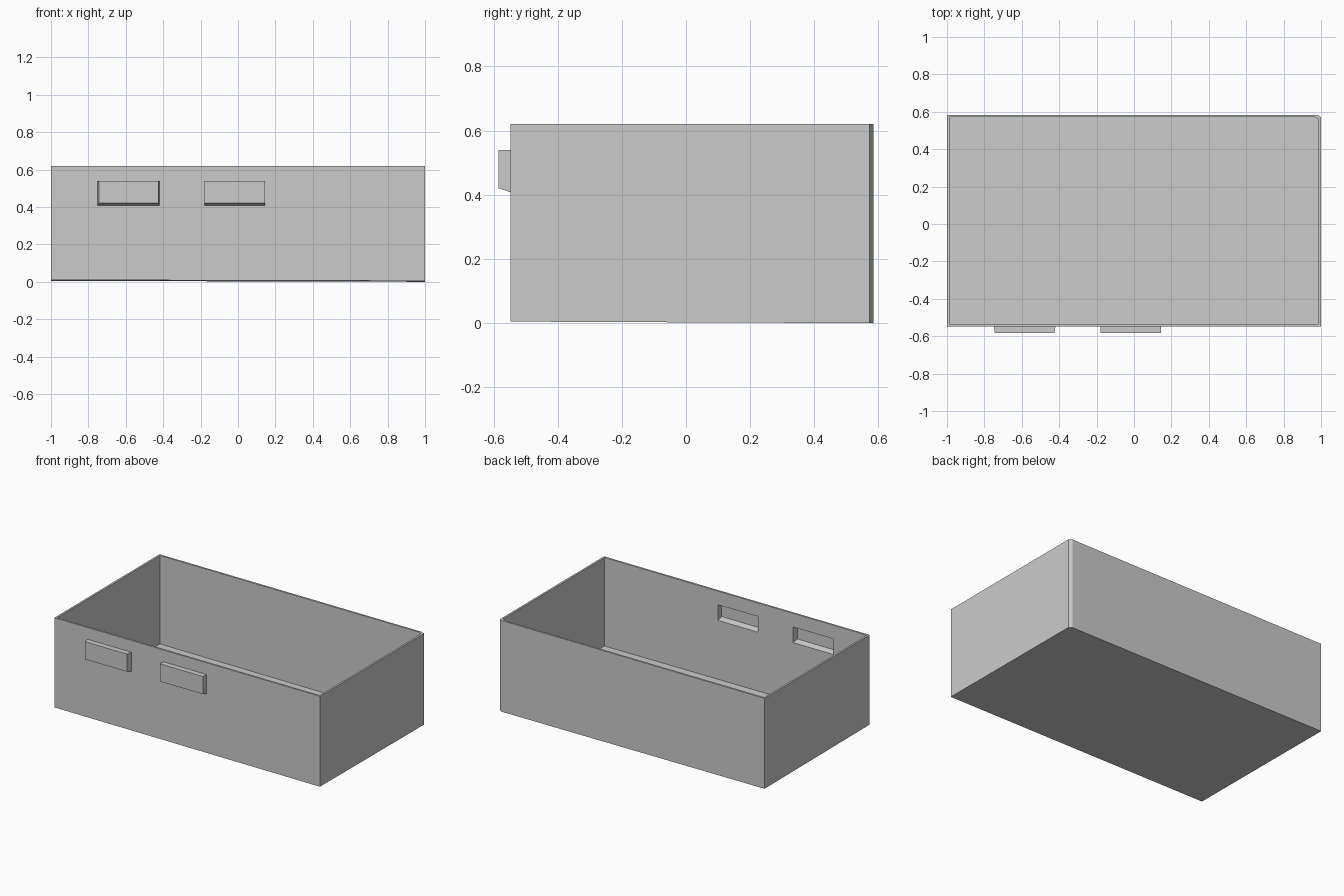
import bpy, bmesh

if "Cube" in bpy.data.objects:
    bpy.data.objects.remove(bpy.data.objects["Cube"])

WALL = 0.013
FRONT, BACK, TOP = -0.547, 0.584, 0.62
BULGE = -0.584                                  # front of the label pockets
POCKETS = [(-0.75, -0.42), (-0.18, 0.145)]      # x spans
Z_LOW, Z_HIGH = 0.408, 0.54

bm = bmesh.new()


def base_z(x, y):
    # the underside tilts very slightly
    return max(0.0, 0.005 - 0.0025 * x - 0.0043 * y)


def skin(d, flip):
    """One skin of the tray, inset by d; returns its rim loop."""
    cache = {}

    def v(x, y, z):
        key = (round(x, 5), round(y, 5), round(z, 5))
        if key not in cache:
            cache[key] = bm.verts.new((x, y, z))
        return cache[key]

    def face(*vs):
        bm.faces.new(vs[::-1] if flip else vs)

    s = 1 - d
    yf, yb, yo = FRONT + d, BACK - d, BULGE + d
    xs = [-s] + [x + o for a, b in POCKETS for x, o in ((a, d), (b, -d))] + [s]
    ends = [(s, yb - 0.012), (s - 0.02, yb), (-s, yb)]
    path = [(x, yf) for x in xs] + ends
    zs = [Z_LOW + d, Z_HIGH - d, TOP]
    low = [v(x, y, base_z(x, y) + d) for x, y in path]
    rows = [low] + [[v(x, y, z) for x, y in path] for z in zs]

    # floor and walls
    face(*low[::-1])
    n = len(path)
    for i in range(n):
        j = (i + 1) % n
        for k in range(3):
            a, b, c, e = rows[k][i], rows[k][j], rows[k + 1][j], rows[k + 1][i]
            if i in (1, 3) and k == 1:
                # hollow pocket pushed out of the front wall, sloped underneath
                t = 0.006 if i == 1 else 0.0
                x0, x1 = xs[i] + t, xs[j] - t
                p = [v(x0, yo, zs[0] + 0.012), v(x1, yo, zs[0] + 0.012),
                     v(x1, yo, zs[1]), v(x0, yo, zs[1])]
                q = [a, b, c, e]
                face(*p)
                for m in range(4):
                    face(q[m], q[(m + 1) % 4], p[(m + 1) % 4], p[m])
            else:
                face(a, b, c, e)
    return rows[-1]


outer = skin(0.0, False)
inner = skin(WALL, True)

# rim joining the two skins
for i in range(len(outer)):
    j = (i + 1) % len(outer)
    bm.faces.new((outer[i], outer[j], inner[j], inner[i]))

mesh = bpy.data.meshes.new("open_tray")
bm.to_mesh(mesh)
bm.free()
tray = bpy.data.objects.new("open_tray", mesh)
bpy.context.collection.objects.link(tray)
